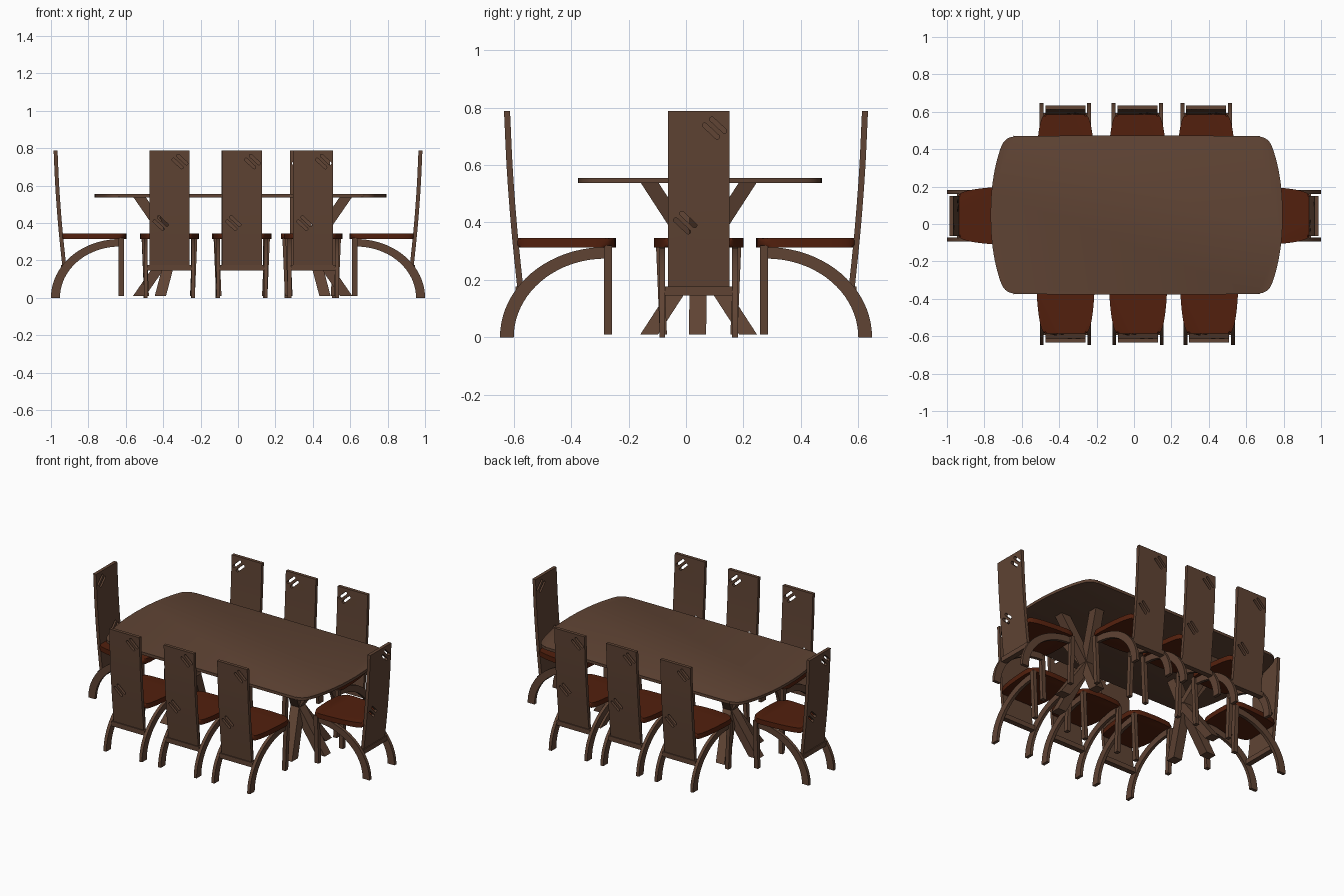
import bpy, bmesh, math
from mathutils import Matrix, Vector

if "Cube" in bpy.data.objects:
    bpy.data.objects.remove(bpy.data.objects["Cube"])


def material(name, rgb):
    m = bpy.data.materials.new(name)
    m.diffuse_color = (*rgb, 1)
    m.use_nodes = True
    m.node_tree.nodes["Principled BSDF"].inputs["Base Color"].default_value = m.diffuse_color
    return m


WOOD = material("brown wood", (0.115, 0.057, 0.034))
LEATHER = material("red brown leather", (0.085, 0.014, 0.004))


def finish(bm, name, mat):
    bmesh.ops.recalc_face_normals(bm, faces=bm.faces)
    me = bpy.data.meshes.new(name)
    bm.to_mesh(me)
    bm.free()
    me.materials.append(mat)
    for p in me.polygons:
        p.use_smooth = True
    me.set_sharp_from_angle(angle=math.radians(35))
    return me


def place(me, name, matrix=Matrix()):
    ob = bpy.data.objects.new(name, me)
    ob.matrix_world = matrix
    bpy.context.collection.objects.link(ob)
    return ob


def prism(bm, base, offset):
    """Extrude a closed outline by an offset vector."""
    a = [bm.verts.new(p) for p in base]
    b = [bm.verts.new(Vector(p) + Vector(offset)) for p in base]
    faces = [bm.faces.new(a), bm.faces.new(b)]
    n = len(a)
    for i in range(n):
        faces.append(bm.faces.new((a[i], a[(i + 1) % n], b[(i + 1) % n], b[i])))
    return faces


def beam(bm, p, q, sx, sy):
    """Slanted beam with level ends."""
    c = [(-sx / 2, -sy / 2), (sx / 2, -sy / 2), (sx / 2, sy / 2), (-sx / 2, sy / 2)]
    prism(bm, [(p[0] + x, p[1] + y, p[2]) for x, y in c], Vector(q) - Vector(p))


def smooth_path(pts, steps=5):
    """Catmull-Rom through open control points."""
    p = [Vector(v) for v in pts]
    p = [2 * p[0] - p[1]] + p + [2 * p[-1] - p[-2]]
    out = []
    for i in range(1, len(p) - 2):
        a, b, c, d = p[i - 1:i + 3]
        for k in range(steps):
            t = k / steps
            out.append(0.5 * (2 * b + (c - a) * t + (2 * a - 5 * b + 4 * c - d) * t * t
                              + (3 * b - a - 3 * c + d) * t ** 3))
    return out + [p[-2]]


def slab(bm, outline, z0, z1, bevel, segs):
    """Flat slab with rounded rims."""
    prism(bm, [(x, y, z0) for x, y in outline], (0, 0, z1 - z0))
    rim = [e for e in bm.edges if abs(e.verts[0].co.z - e.verts[1].co.z) < 1e-5]
    bmesh.ops.bevel(bm, geom=rim, offset=bevel, segments=segs, profile=0.5, affect='EDGES')


# ---- chair parts (local frame: sitter faces -y, backrest at +y) ----
# seat cushion
half = smooth_path([(0, .244), (.09, .249), (.138, .263), (.155, .30), (.154, .37),
                    (.147, .46), (.135, .535), (.118, .578), (.09, .59), (0, .592)], 4)
bm = bmesh.new()
slab(bm, [(v.x, v.y) for v in half] + [(-v.x, v.y) for v in half[-2:0:-1]], .313, .345, .011, 3)
SEAT = finish(bm, "seat", LEATHER)

# front legs, splayed outward to the top
bm = bmesh.new()
for s in (-1, 1):
    beam(bm, (s * .123, .272, .01), (s * .136, .272, .32), .025, .028)
FRONT_LEGS = finish(bm, "front_legs", WOOD)

# arched rear legs: strips between two quarter ellipses
bm = bmesh.new()
N = 20
ang = [math.pi / 2 * i / N for i in range(N + 1)]
arc = [(.28 + .368 * math.cos(a), .314 * math.sin(a)) for a in ang]
arc += [(.28 + .320 * math.cos(a), .274 * math.sin(a)) for a in reversed(ang)]
for x0 in (-.137, .117):
    prism(bm, [(x0, y, z) for y, z in arc], (.02, 0, 0))
REAR_LEGS = finish(bm, "arched_rear_legs", WOOD)

# crossbar between the arches
bm = bmesh.new()
beam(bm, (0, .577, .145), (0, .577, .176), .236, .034)
CROSSBAR = finish(bm, "crossbar", WOOD)

# curved back panel
side = smooth_path([(.587, .165), (.608, .37), (.624, .58), (.634, .788)], 4)
bm = bmesh.new()
prof = [(-.107, v.x, v.y) for v in side] + [(-.107, v.x - .021, v.y) for v in reversed(side)]
prism(bm, prof, (.214, 0, 0))
panel = place(finish(bm, "back_panel", WOOD), "back_panel_source")

# slanted slots cut through the panel
bm = bmesh.new()
for cx, cz in ((-.043, .718), (-.068, .739), (.058, .388), (.036, .41)):
    pill = []
    for s in (1, -1):
        for k in range(7):
            a = math.pi * (k / 6 - .5)
            pill.append((s * (.03 + .008 * math.cos(a)), s * .008 * math.sin(a)))
    r = math.radians(43)
    prism(bm, [(cx + u * math.cos(r) - v * math.sin(r), .5,
                cz + u * math.sin(r) + v * math.cos(r)) for u, v in pill], (0, .2, 0))
cutter = place(finish(bm, "slot_cutter", WOOD), "slot_cutter")
cutter.hide_render = True
mod = panel.modifiers.new("slots", 'BOOLEAN')
mod.object = cutter
mod.solver = 'EXACT'
bpy.context.view_layer.update()
PANEL = bpy.data.meshes.new_from_object(panel.evaluated_get(bpy.context.evaluated_depsgraph_get()))
PANEL.set_sharp_from_angle(angle=math.radians(35))
bpy.data.objects.remove(panel)
bpy.data.objects.remove(cutter)

# ---- place eight chairs ----
spots = [(x, 0, 0) for x in (-.367, .018, .386)]
spots += [(x, 0, 180) for x in (-.366, .022, .402)]
spots += [(.352, .044, -90), (-.352, .044, 90)]
for i, (x, y, deg) in enumerate(spots):
    m = Matrix.Translation((x, y, 0)) @ Matrix.Rotation(math.radians(deg), 4, 'Z')
    for me, name in ((SEAT, "seat"), (FRONT_LEGS, "front_legs"), (REAR_LEGS, "arched_rear_legs"),
                     (CROSSBAR, "crossbar"), (PANEL, "back_panel")):
        place(me, f"chair_{i + 1}_{name}", m)

# ---- table ----
# table top with bowed ends
q = smooth_path([(.781, 0), (.776, .12), (.758, .245), (.728, .355), (.702, .4),
                 (.66, .419), (.58, .423), (0, .425)], 4)
q = [(v.x, v.y) for v in q]
right = q + [(x, -y) for x, y in q[1:]]
outline = q[:-1] + [(-x, y) for x, y in reversed(q)][0:]
outline = q + [(-x, y) for x, y in q[-2::-1]]
outline += [(x, -y) for x, y in outline[-2:0:-1]]
bm = bmesh.new()
slab(bm, [(x + .014, y + .048) for x, y in outline], .537, .555, .004, 2)
place(finish(bm, "table_top", WOOD), "table_top")

# two pedestals: crossed beams plus an outward strut, mirrored
for s, name in ((-1, "left_pedestal"), (1, "right_pedestal")):
    bm = bmesh.new()
    cx, cy = .025, .044
    hub = (cx + s * .37, cy, .275)
    for z in (.01, .54):
        beam(bm, (cx + s * .553, cy - .004, z), hub, .066, .06)
        for t in (-1, 1):
            beam(bm, (cx + s * .44, cy + t * .172, z), hub, .06, .062)
    place(finish(bm, name, WOOD), name)
